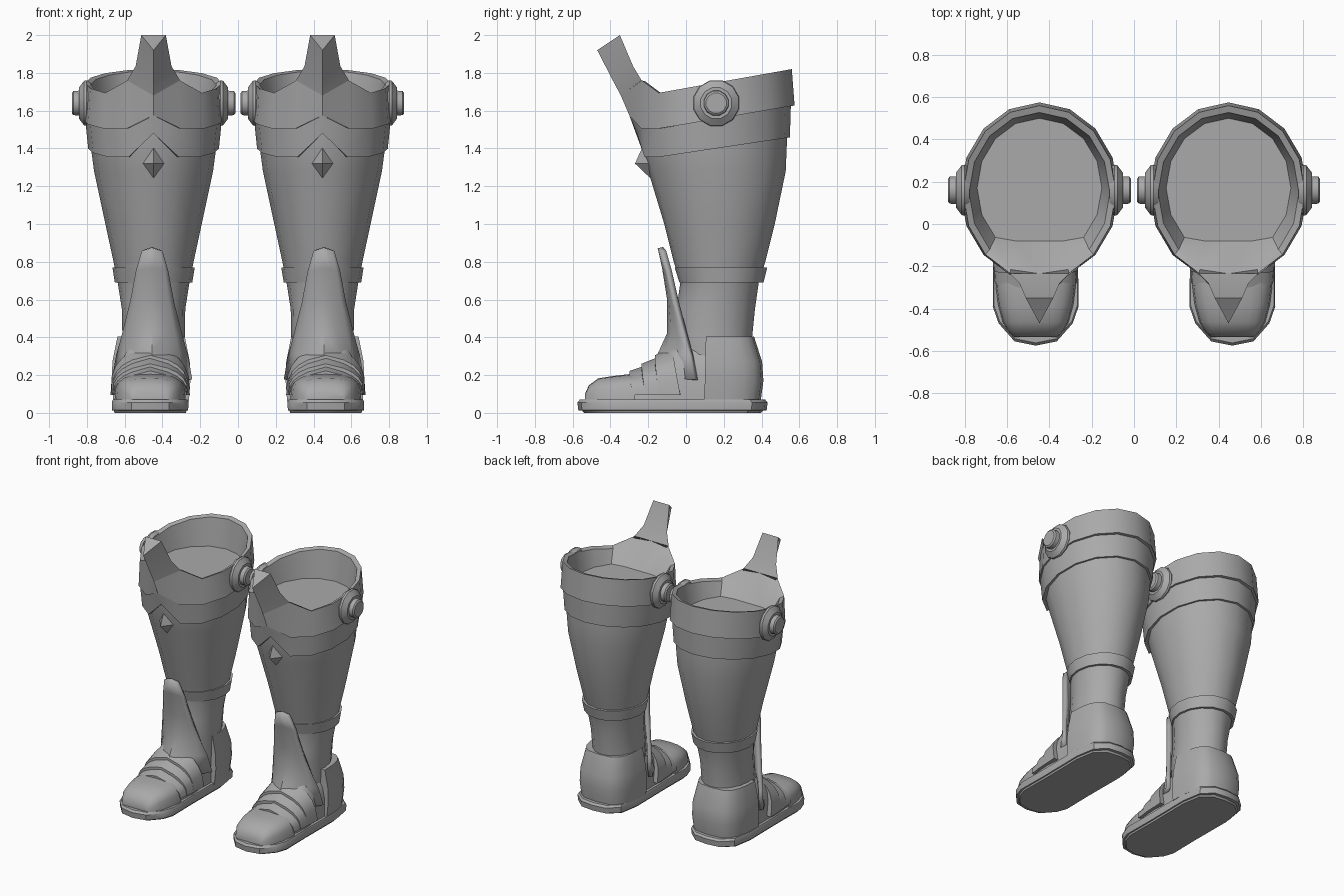
import bpy, bmesh
from math import sin, cos, pi, radians
from mathutils import Vector, Matrix

cube = bpy.data.objects.get("Cube")
if cube:
    bpy.data.objects.remove(cube)

grey = bpy.data.materials.new("plain grey")
grey.use_nodes = True
COLOR = (0.4, 0.4, 0.4, 1)
grey.diffuse_color = COLOR
grey.node_tree.nodes["Principled BSDF"].inputs["Base Color"].default_value = COLOR

LEG_X, FOOT_X = 0.447, 0.465
N = 16


def finish(name, bm, cx, angle=35):
    """Turn a bmesh into a shaded object, mirrored to the other boot."""
    bmesh.ops.recalc_face_normals(bm, faces=bm.faces)
    bmesh.ops.translate(bm, verts=bm.verts, vec=(cx, 0, 0))
    mesh = bpy.data.meshes.new(name)
    bm.to_mesh(mesh)
    bm.free()
    mesh.materials.append(grey)
    ob = bpy.data.objects.new(name, mesh)
    bpy.context.collection.objects.link(ob)
    bpy.ops.object.select_all(action="DESELECT")
    ob.select_set(True)
    bpy.context.view_layer.objects.active = ob
    bpy.ops.object.shade_smooth_by_angle(angle=radians(angle))
    mirror = ob.modifiers.new("other boot", "MIRROR")
    mirror.use_mirror_merge = False
    return ob


def loft(bm, rings, closed=True, caps=True, loop=False):
    """Skin a list of point rings."""
    rows = [[bm.verts.new(p) for p in r] for r in rings]
    pairs = list(zip(rows, rows[1:])) + ([(rows[-1], rows[0])] if loop else [])
    for a, b in pairs:
        n = len(a)
        for i in range(n if closed else n - 1):
            j = (i + 1) % n
            bm.faces.new((a[i], a[j], b[j], b[i]))
    if caps:
        bm.faces.new(rows[0])
        bm.faces.new(rows[-1])
    return rows


def part(name, rings, cx, angle=35, **kw):
    bm = bmesh.new()
    loft(bm, rings, **kw)
    return finish(name, bm, cx, angle)


def oval(hw, front, back, z, ridge=0):
    """Level ring, starting at the front; z may be a rule of (index, y)."""
    pts = []
    for i in range(N):
        a = 2 * pi * i / N
        x, y = hw * sin(a), (front + back) / 2 - (back - front) / 2 * cos(a)
        if i == 0:
            y -= ridge
        pts.append(Vector((x, y, z(i, y) if callable(z) else z)))
    return pts


# Leg shaft
leg = [(0.1, .16, -.04, .34), (.4, .165, -.07, .35), (.55, .168, -.05, .365),
       (.69, .19, -.03, .385), (.8, .212, -.065, .42), (1.0, .255, -.115, .47),
       (1.28, .315, -.2, .528), (1.45, .338, -.245, .535), (1.56, .34, -.25, .535)]
part("leg_shaft", [oval(w, f, b, z) for z, w, f, b in leg], LEG_X)

# Ankle band
part("ankle_band", [oval(.19, -.02, .39, .69), oval(.205, -.035, .41, .69),
                    oval(.218, -.06, .43, .77), oval(.2, -.04, .4, .77)],
     LEG_X, caps=False, loop=True)


# Cuff edges: sloping up to the back, with a peak at the front
def edge(front, side, back):
    def rule(i, y):
        return front if i == 0 else side + (back - side) * max(0, y + .14) / .7
    return rule


def rim(i, y):
    if i in (1, N - 1):
        return 1.76
    return 1.68 if i == 0 else 1.695 + .125 * (y + .14) / .7


low_edge, mid_edge = edge(1.48, 1.355, 1.46), edge(1.575, 1.505, 1.625)
part("lower_cuff", [oval(.32, -.2, .52, low_edge), oval(.346, -.25, .55, low_edge, .01),
                    oval(.362, -.26, .555, mid_edge, .04),
                    oval(.33, -.2, .52, mid_edge)], LEG_X, caps=False, loop=True)

# Upper cuff, with its inner wall and floor
outer = oval(.362, -.265, .56, rim, .08)
inner = [Vector((p.x * .92, .15 + (p.y - .15) * .92, p.z - .01)) for p in outer]
inner[0] = Vector((0, -.235, 1.76))
for i in (1, N - 1):
    inner[i] = Vector((outer[i].x * .98, -.215, 1.755))
floor = [Vector((p.x, max(p.y, -.08), p.z)) for p in oval(.295, -.16, .5, 1.6)]
bm = bmesh.new()
rows = loft(bm, [oval(.34, -.2, .53, mid_edge), oval(.374, -.27, .575, mid_edge, .03),
                 outer, inner, floor], caps=False)
bm.faces.new(rows[-1])
finish("upper_cuff", bm, LEG_X)

# Knee spike: a ridged fin rising from the front of the cuff
bm = bmesh.new()
tri = lambda w, yb, zb, yf, zf: [(-w, yb, zb), (0, yf, zf), (w, yb, zb)]
loft(bm, [tri(.14, -.235, 1.76, -.345, 1.68), tri(.095, -.28, 1.835, -.39, 1.765),
          tri(.065, -.35, 2.0, -.47, 1.92)])
finish("knee_spike", bm, LEG_X, 20)

# Side buckles: flared disc and round button on both sides of each cuff
bm = bmesh.new()
for s in (-1, 1):
    disc = [(.33, .11), (.355, .125), (.368, .122), (.395, .085), (.395, .068),
            (.425, .066), (.433, .055)]
    loft(bm, [[(s * x, .16 + r * cos(2 * pi * (i + .5) / 12),
                1.64 + r * sin(2 * pi * (i + .5) / 12)) for i in range(12)]
              for x, r in disc])
finish("side_buckles", bm, LEG_X, 30)

# Shin gem
bm = bmesh.new()
bmesh.ops.create_cone(bm, segments=4, radius1=1, radius2=0, depth=1, cap_ends=True)
bmesh.ops.transform(bm, verts=bm.verts, matrix=Matrix.Rotation(pi / 2, 4, "X"))
for v in bm.verts:
    tip = v.co.y < 0
    v.co = Vector((v.co.x * .058, -.27 if tip else -.195, 1.32 + v.co.z * .1))
    if not tip:
        v.co.y -= (v.co.z - 1.32) * .3
finish("shin_gem", bm, LEG_X, 10)


# Shin plate: narrow tongue spreading over the instep
def shin_row(z, w, yc, ys):
    return [(w * t, yc + (ys - yc) * abs(t) ** 1.6, z - .015 * abs(t))
            for t in (-1, -.75, -.4, 0, .4, .75, 1)]


shin = [(.875, .05, -.135, -.12), (.77, .08, -.112, -.09), (.6, .11, -.085, -.05),
        (.42, .152, -.085, .0), (.32, .178, -.13, .03), (.19, .2, -.2, .055)]
plate = part("shin_plate", [shin_row(*r) for r in shin], .455, 40, closed=False, caps=False)
thick = plate.modifiers.new("thickness", "SOLIDIFY")
thick.thickness = .03
thick.offset = 0


# Foot pieces: arches stacked from toe to heel
def arch(y, hw, top, base=.07, peak=0, sweep=0):
    pts = []
    for i in range(11):
        a = pi * i / 10
        c, s = cos(a), sin(a)
        h = abs(s) ** .65
        x = hw * abs(c) ** .65 * (1 if c > 0 else -1)
        z = base + (top - base) * h - peak * min(1, abs(x) / hw) * h
        pts.append((x, y + sweep * (1 - h), z))
    return pts


toe = [(-.535, .1, .1), (-.515, .125, .145), (-.465, .155, .183), (-.38, .178, .196),
       (-.3, .188, .205), (-.27, .188, .205)]
part("toe_cap", [arch(*t) for t in toe], FOOT_X)
body = [(-.32, .17, .18), (-.2, .182, .25), (-.12, .185, .315), (-.05, .178, .4),
        (.16, .18, .4)]
part("foot_body", [arch(y, w, t, .05, .05) for y, w, t in body], FOOT_X)

for name, y0, y1, w, t0, t1 in (("front_strap", -.3, -.215, .193, .222, .25),
                                ("middle_strap", -.235, -.15, .2, .26, .295),
                                ("instep_strap", -.165, -.07, .204, .305, .355)):
    part(name, [arch(y0, w - .03, t0 - .03, .1, .04, .02), arch(y0, w, t0, .095, .04, .02),
                arch(y1, w + .006, t1, .095, .05, .04),
                arch(y1, w - .03, t1 - .03, .1, .04, .04)], FOOT_X)


# Heel counter
def heel_ring(z, hw, front, back):
    pts = []
    for i in range(11):
        a = pi * i / 10
        c = cos(a)
        pts.append((hw * abs(c) ** .55 * (1 if c > 0 else -1),
                    front + (back - front) * sin(a) ** .75, z))
    return pts


part("heel_counter", [heel_ring(.06, .2, .095, .395), heel_ring(.17, .208, .1, .41),
                      heel_ring(.27, .205, .103, .403), heel_ring(.405, .178, .105, .36)],
     .46, 40)

# Sole
half = [(0, -.575), (.1, -.555), (.175, -.47), (.203, -.39), (.2, -.15), (.203, .2),
        (.178, .35), (.1, .42), (0, .432)]
outline = half + [(-x, y) for x, y in half[-2:0:-1]]
part("sole", [[(x * k, (y + .07) * k - .07, z) for x, y in outline]
              for z, k in ((0, .93), (.012, .95), (.014, .99), (.055, 1), (.07, .975))],
     FOOT_X)
